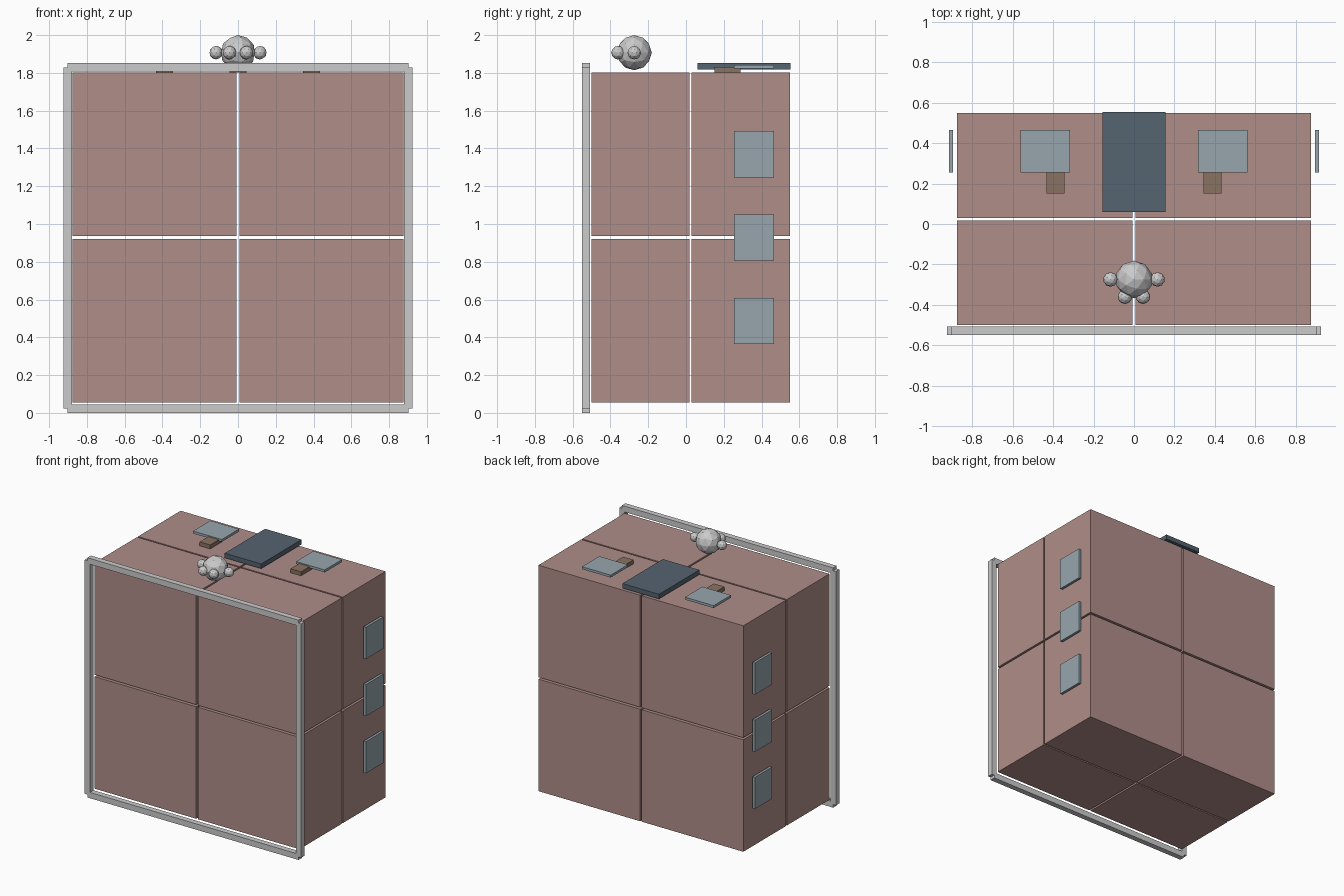
import bpy

if "Cube" in bpy.data.objects:
    bpy.data.objects.remove(bpy.data.objects["Cube"])


def material(name, rgb):
    m = bpy.data.materials.new(name)
    m.diffuse_color = (*rgb, 1)
    m.use_nodes = True
    m.node_tree.nodes["Principled BSDF"].inputs["Base Color"].default_value = m.diffuse_color
    return m


CRATE = material("dusty_red", (0.43, 0.27, 0.25))
SLATE = material("dark_slate", (0.09, 0.125, 0.16))
PALE = material("pale_blue_grey", (0.31, 0.38, 0.42))
BROWN = material("brown", (0.25, 0.17, 0.12))


def box(name, x, y, z, mat=None):
    """Box from (min, max) ranges along each axis."""
    bpy.ops.mesh.primitive_cube_add(size=1, location=[(a + b) / 2 for a, b in (x, y, z)])
    ob = bpy.context.object
    ob.name = name
    ob.scale = [b - a for a, b in (x, y, z)]
    bpy.ops.object.transform_apply(location=False, rotation=False, scale=True)
    if mat:
        ob.data.materials.append(mat)
    return ob


def span(centre, width):
    return (centre - width / 2, centre + width / 2)


def ball(name, loc, r):
    bpy.ops.mesh.primitive_ico_sphere_add(subdivisions=2, radius=r, location=loc)
    bpy.context.object.name = name


# Eight large blocks separated by narrow gaps
for x in ((-0.875, -0.007), (0.007, 0.875)):
    for y in ((-0.50, 0.018), (0.03, 0.55)):
        for z in ((0.056, 0.921), (0.936, 1.801)):
            box("storage_block", x, y, z, CRATE)

# Front frame: bars end at the centre line of the posts
FRAME_Y = (-0.55, -0.507)
for side in (-1, 1):
    box("frame_post", span(side * 0.902, 0.045), FRAME_Y, (0.023, 1.829))
for name, z in (("frame_bottom_bar", 0.0225), ("frame_top_bar", 1.829)):
    box(name, (-0.902, 0.902), FRAME_Y, span(z, 0.045))

# Panels on both sides
for side in (-1, 1):
    for z in (0.487, 0.928, 1.37):
        box("side_panel", span(side * 0.905, 0.02), (0.255, 0.466), span(z, 0.245), PALE)

# Top: dark slab, two pale panels, three small supports
box("top_slab", (-0.156, 0.156), (0.06, 0.553), (1.817, 1.853), SLATE)
for side in (-1, 1):
    box("top_panel", span(side * 0.44, 0.245), (0.255, 0.466), (1.822, 1.841), PALE)
for x in (-0.388, 0, 0.388):
    box("top_support", span(x, 0.09), (0.15, 0.289), (1.801, 1.832), BROWN)

# Faceted ball with four smaller balls around it
ball("large_ball", (0, -0.274, 1.907), 0.093)
for side in (-1, 1):
    ball("outer_small_ball", (side * 0.116, -0.274, 1.907), 0.036)
    ball("front_small_ball", (side * 0.045, -0.36, 1.907), 0.036)
